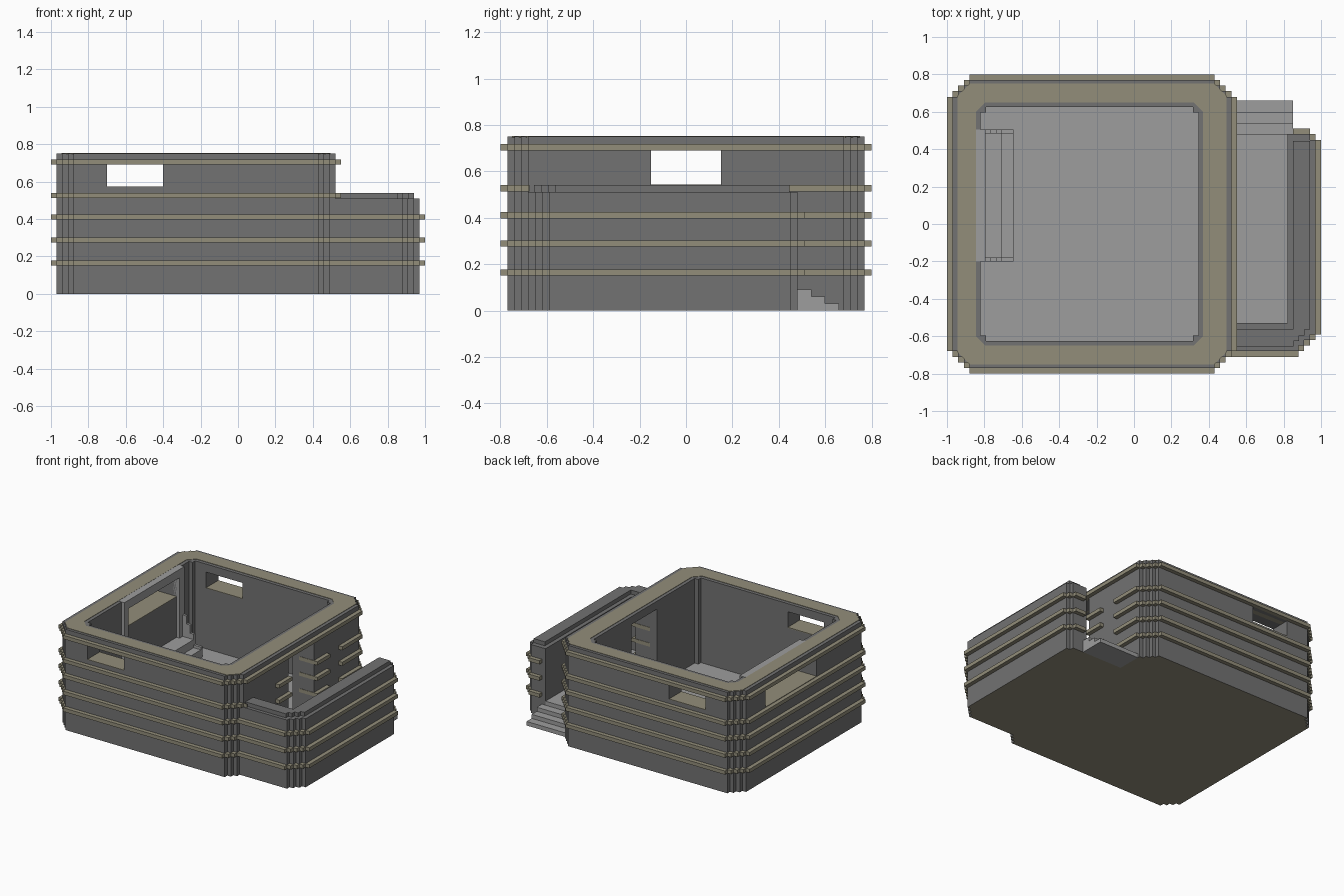
import bpy, bmesh

cube = bpy.data.objects.get("Cube")
if cube:
    bpy.data.objects.remove(cube, do_unlink=True)


def material(name, rgb):
    m = bpy.data.materials.new(name)
    m.use_nodes = True
    m.diffuse_color = (*rgb, 1)
    m.node_tree.nodes["Principled BSDF"].inputs["Base Color"].default_value = (*rgb, 1)
    return m


DARK = material("dark concrete", (0.17, 0.17, 0.17))
LIGHT = material("light concrete", (0.34, 0.34, 0.34))
TAN = material("tan trim", (0.29, 0.27, 0.195))


def prism(name, outline, z0, z1, mat=None):
    """Vertical extrusion of a plan outline."""
    bm = bmesh.new()
    face = bm.faces.new([bm.verts.new((x, y, z0)) for x, y in outline])
    top = bmesh.ops.extrude_face_region(bm, geom=[face])["geom"]
    bmesh.ops.translate(bm, vec=(0, 0, z1 - z0),
                        verts=[v for v in top if isinstance(v, bmesh.types.BMVert)])
    bmesh.ops.recalc_face_normals(bm, faces=bm.faces)
    me = bpy.data.meshes.new(name)
    bm.to_mesh(me)
    bm.free()
    ob = bpy.data.objects.new(name, me)
    bpy.context.collection.objects.link(ob)
    if mat:
        me.materials.append(mat)
    return ob


def rect(x0, x1, y0, y1):
    return [(x0, y0), (x1, y0), (x1, y1), (x0, y1)]


def box(name, x0, x1, y0, y1, z0, z1, mat=None):
    return prism(name, rect(x0, x1, y0, y1), z0, z1, mat)


def steps(x, y, sx, sy, n, s=0.03):
    """Stair-shaped corner, running from the x side to the y side."""
    pts = []
    for i in range(n):
        yy = y - sy * (n - i) * s
        pts += [(x - sx * i * s, yy), (x - sx * (i + 1) * s, yy)]
    return pts + [(x - sx * n * s, y)]


def stepped(x0, x1, y0, y1, n):
    return (steps(x1, y1, 1, 1, n) + steps(x0, y1, -1, 1, n)[::-1]
            + steps(x0, y0, -1, -1, n) + steps(x1, y0, 1, -1, n)[::-1])


def chamfered(x0, x1, y0, y1, c):
    return [(x0 + c, y0), (x1 - c, y0), (x1, y0 + c), (x1, y1 - c),
            (x1 - c, y1), (x0 + c, y1), (x0, y1 - c), (x0, y0 + c)]


def cut(ob, *cutters):
    """Subtract each cutter and discard it."""
    for c in cutters:
        c.hide_render = True
        mod = ob.modifiers.new("cut", "BOOLEAN")
        mod.operation, mod.solver, mod.object = "DIFFERENCE", "EXACT", c
        bpy.context.view_layer.objects.active = ob
        bpy.ops.object.modifier_apply(modifier=mod.name)
        bpy.data.objects.remove(c, do_unlink=True)
    return ob


def tan_underside(ob):
    ob.data.materials.append(TAN)
    for p in ob.data.polygons:
        if p.normal.z < -0.9 and p.center.z < 0.001:
            p.material_index = 1


FLOOR = 0.12

# Main enclosure with door, end windows and long side window
wall = prism("main_wall", stepped(-0.97, 0.52, -0.77, 0.77, 3), 0, 0.75, DARK)
cut(wall,
    prism("cutter", stepped(-0.82, 0.345, -0.625, 0.625, 1), -0.1, 0.9),
    box("cutter", 0.25, 0.6, -0.15, 0.15, FLOOR, 0.69),
    box("cutter", -0.7, -0.4, -0.9, 0.9, 0.57, 0.69),
    box("cutter", -1.1, -0.7, -0.15, 0.45, 0.54, 0.69))
tan_underside(wall)

# Tan window sills
for name, y0, y1 in (("front", -0.77, -0.625), ("back", 0.625, 0.77)):
    box(name + "_window_sill", -0.7, -0.4, y0, y1, 0.568, 0.574, TAN)
box("side_window_sill", -0.97, -0.82, -0.15, 0.45, 0.538, 0.544, TAN)

# Tan cap on the rim
cap = prism("rim_cap", chamfered(-0.945, 0.495, -0.75, 0.75, 0.065), 0.746, 0.753, TAN)
cut(cap, prism("cutter", chamfered(-0.845, 0.37, -0.65, 0.65, 0.05), 0.6, 0.9))

# Horizontal bands around the main enclosure
for i, z in enumerate((0.15, 0.275, 0.397, 0.513, 0.69)):
    band = prism(f"main_band_{i + 1}", stepped(-1, 0.55, -0.8, 0.8, 4), z, z + 0.027, TAN)
    cut(band, box("cutter", -0.9, 0.40, -0.7, 0.7, 0, 1))
    if z < 0.6:
        cut(band,
            box("cutter", 0.3, 0.7, -0.147, 0.147, 0, 1),
            box("cutter", 0.515, 0.7, -0.675, -0.3, 0, 1),
            box("cutter", 0.515, 0.7, 0.3, 0.44, 0, 1))

# Side passage wall
passage = prism("passage_wall",
                [(0.5, -0.68)] + steps(0.97, -0.68, 1, -1, 3)[::-1]
                + steps(0.97, 0.48, 1, 1, 1)
                + [(0.82, 0.48), (0.82, -0.53), (0.5, -0.53)], 0, 0.51, DARK)
tan_underside(passage)
prism("passage_coping",
      [(0.52, -0.655)] + steps(0.942, -0.655, 1, -1, 3)[::-1]
      + [(0.942, 0.445), (0.85, 0.445), (0.85, -0.565), (0.52, -0.565)], 0.505, 0.54, DARK)

# Bands around the passage
for i, z in enumerate((0.15, 0.275, 0.397)):
    prism(f"passage_band_{i + 1}",
          [(0.52, -0.71)] + steps(1.0, -0.71, 1, -1, 4)[::-1]
          + steps(1.0, 0.51, 1, 1, 2)
          + [(0.85, 0.51), (0.85, 0.45), (0.9, 0.45), (0.9, -0.56), (0.86, -0.6), (0.52, -0.6)],
          z, z + 0.027, TAN)

# Floors
tan_underside(box("main_floor", -0.82, 0.345, -0.625, 0.625, 0, FLOOR, LIGHT))
tan_underside(box("passage_floor", 0.52, 0.82, -0.53, 0.48, 0, FLOOR, LIGHT))
box("door_threshold", 0.345, 0.52, -0.15, 0.15, FLOOR - 0.004, FLOOR + 0.002, LIGHT)

# Entrance stairs
for i in range(3):
    box(f"entrance_step_{i + 1}", 0.52, 0.85, 0.48 + 0.06 * i, 0.54 + 0.06 * i,
        0, 0.09 - 0.03 * i, LIGHT)

# Light frame around the inside of the side window
frame = box("window_frame", -0.845, -0.795, -0.2, 0.505, FLOOR, 0.752, LIGHT)
cut(frame, box("cutter", -0.9, -0.7, -0.15, 0.45, 0.0, 0.69))

# Firing bench below the window, with stepped cheeks at both ends
for name, x0, x1, z in (("upper", -0.82, -0.705, 0.24), ("lower", -0.705, -0.645, 0.18)):
    box(name + "_bench", x0, x1, -0.18, 0.485, FLOOR, z, LIGHT)
for name, y in (("front", -0.2), ("back", 0.485)):
    for i, (x, z) in enumerate(((-0.765, 0.4), (-0.735, 0.34), (-0.705, 0.28), (-0.645, 0.2))):
        x0 = (-0.795, -0.765, -0.735, -0.705)[i]
        box(f"{name}_bench_cheek_{i + 1}", x0, x, y, y + 0.02, FLOOR, z, LIGHT)
